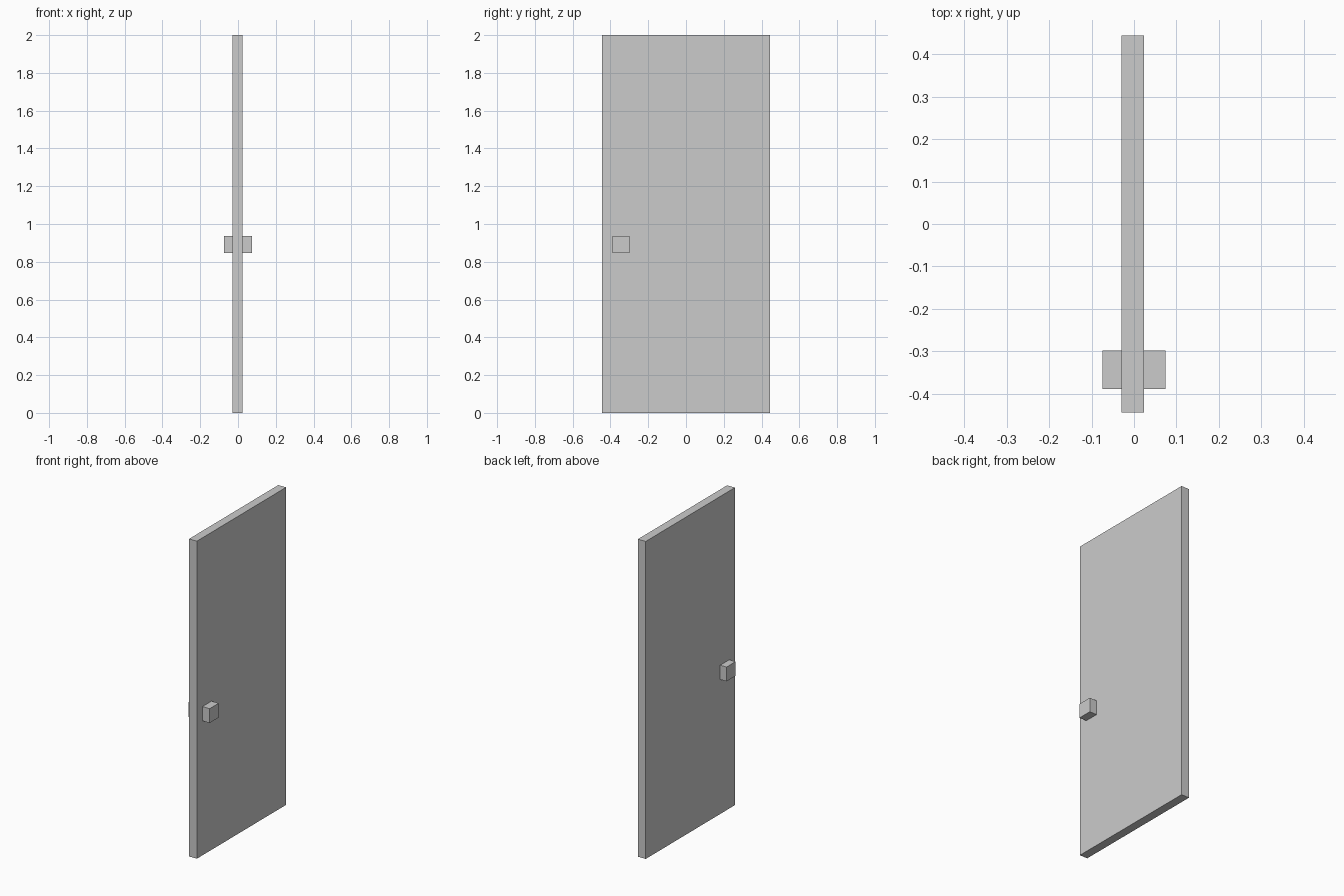
import bpy

if "Cube" in bpy.data.objects:
    bpy.data.objects.remove(bpy.data.objects["Cube"])


def box(name, lo, hi):
    """Add a box spanning two opposite corners."""
    centre = [(a + b) / 2 for a, b in zip(lo, hi)]
    bpy.ops.mesh.primitive_cube_add(size=1, location=centre)
    obj = bpy.context.object
    obj.name = name
    obj.scale = [b - a for a, b in zip(lo, hi)]
    bpy.ops.object.transform_apply(location=False, rotation=False, scale=True)
    return obj


# Door panel
LEFT, RIGHT = -0.03, 0.024
box("door_panel", (LEFT, -0.444, 0), (RIGHT, 0.444, 2))

# Square knobs, one on each face
for name, x0, x1 in (("knob_left", -0.074, LEFT), ("knob_right", RIGHT, 0.074)):
    box(name, (x0, -0.388, 0.847), (x1, -0.298, 0.937))
